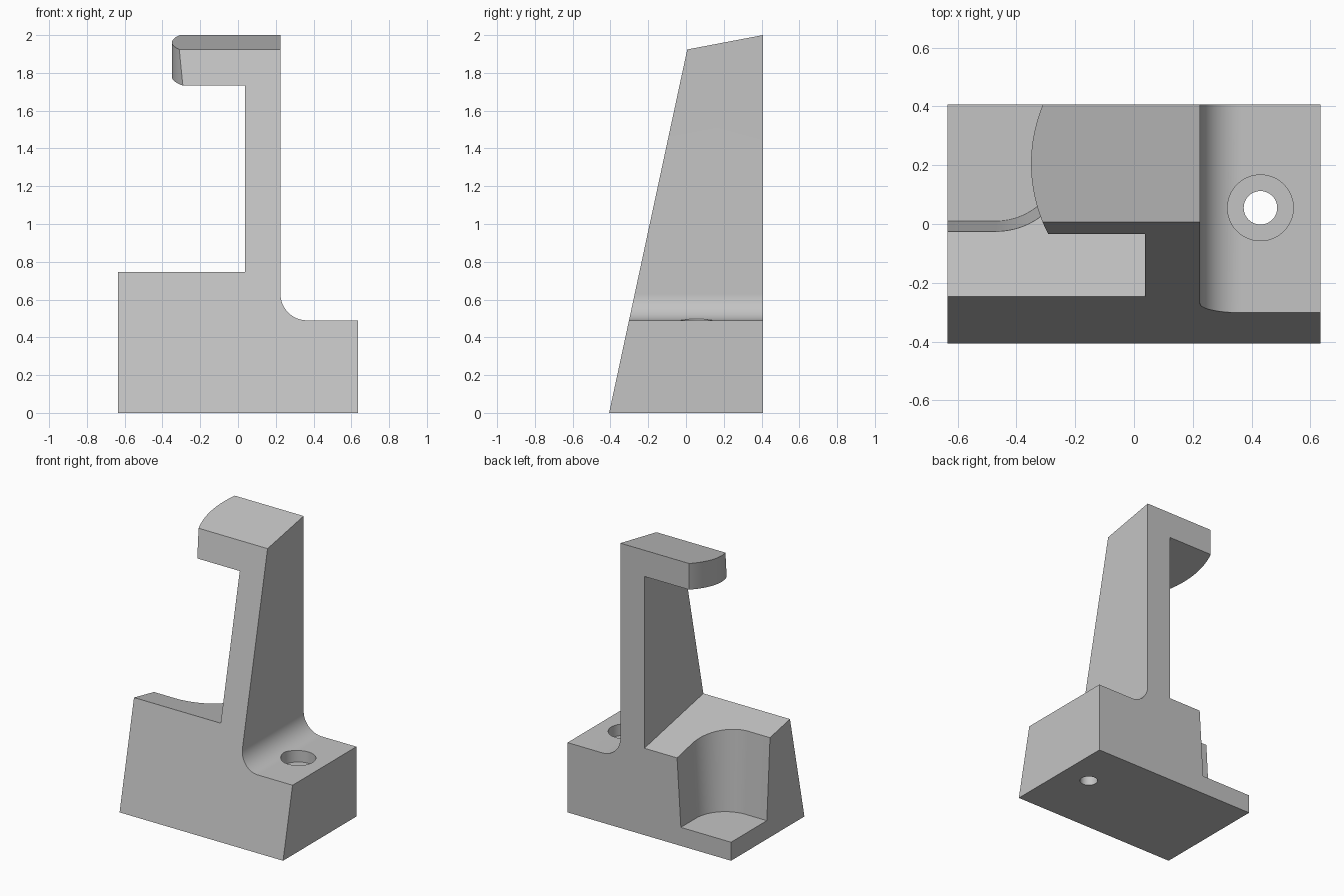
import bpy, bmesh, math
from mathutils import Vector

old = bpy.data.objects.get("Cube")
if old:
    bpy.data.objects.remove(old, do_unlink=True)

grey = bpy.data.materials.new("plain grey")
grey.use_nodes = True
grey.diffuse_color = (0.55, 0.55, 0.55, 1)
grey.node_tree.nodes["Principled BSDF"].inputs["Base Color"].default_value = (0.55, 0.55, 0.55, 1)

HALF_X, HALF_Y = 0.635, 0.407


def arc(cx, cy, r, start, end, n=24):
    """Points along a circular arc, angles in degrees."""
    steps = [math.radians(start + (end - start) * i / n) for i in range(n + 1)]
    return [(cx + r * math.cos(a), cy + r * math.sin(a)) for a in steps]


def loft(name, first, last):
    """Solid between two matching 3D outlines."""
    bm = bmesh.new()
    a = [bm.verts.new(p) for p in first]
    b = [bm.verts.new(p) for p in last]
    bm.faces.new(a)
    bm.faces.new(b[::-1])
    for i in range(len(a)):
        j = (i + 1) % len(a)
        bm.faces.new((a[i], b[i], b[j], a[j]))
    bmesh.ops.recalc_face_normals(bm, faces=bm.faces)
    mesh = bpy.data.meshes.new(name)
    bm.to_mesh(mesh)
    bm.free()
    mesh.materials.append(grey)
    obj = bpy.data.objects.new(name, mesh)
    bpy.context.collection.objects.link(obj)
    return obj


def prism(name, outline, axis, low, high):
    """Straight extrusion of a 2D outline along one axis."""
    def place(p, d):
        q = list(p)
        q.insert(axis, d)
        return q
    return loft(name, [place(p, low) for p in outline], [place(p, high) for p in outline])


def trim(obj, point, normal):
    """Slice off everything on the normal side of a plane and cap it."""
    bm = bmesh.new()
    bm.from_mesh(obj.data)
    geom = bm.verts[:] + bm.edges[:] + bm.faces[:]
    cut = bmesh.ops.bisect_plane(bm, geom=geom, plane_co=Vector(point),
                                 plane_no=Vector(normal), clear_outer=True)
    edges = [e for e in cut["geom_cut"] if isinstance(e, bmesh.types.BMEdge)]
    bmesh.ops.contextual_create(bm, geom=edges)
    bmesh.ops.recalc_face_normals(bm, faces=bm.faces)
    bm.to_mesh(obj.data)
    bm.free()


def carve(obj, cutter):
    """Subtract a cutter and remove it."""
    cutter.hide_render = True
    mod = obj.modifiers.new("cut", 'BOOLEAN')
    mod.operation = 'DIFFERENCE'
    mod.solver = 'EXACT'
    mod.object = cutter
    bpy.context.view_layer.objects.active = obj
    bpy.ops.object.modifier_apply(modifier=mod.name)
    bpy.data.objects.remove(cutter, do_unlink=True)


# Body: base, low step, filleted post
profile = [(-HALF_X, 0), (HALF_X, 0), (HALF_X, 0.49)]
profile += arc(0.365, 0.63, 0.14, 270, 180)
profile += [(0.225, 2.2), (-HALF_X, 2.2)]
body = prism("hook_bracket", profile, 1, -0.6, HALF_Y)

# Leaning front face and sloping top
trim(body, (0, -HALF_Y, 0), (0, -1, 0.215))
trim(body, (0, HALF_Y, 2), (0, -0.19, 1))

# Gap between the sloping base top and the underside of the hook
gap = [(-0.6, 0.818), (0.6, 0.57), (0.6, 1.853), (-0.6, 1.625)]
carve(body, prism("gap_cutter", gap, 0, -0.9, 0.038))

# Rounded hook tip
tip = arc(0.17, 0.205, 0.52, 145, 215, 32) + [(-0.9, -0.1), (-0.9, 0.5)]
carve(body, prism("tip_cutter", tip, 2, 1.3, 2.3))


# Drafted corner pocket with a rounded inner corner
def pocket_outline(z):
    r = 0.225 + (z - 0.13) * 0.0615
    flat = [(-0.47 + r, 0.6)] + arc(-0.47, 0.235, r, 0, -90, 32)
    flat += [(-0.9, 0.235 - r), (-0.9, 0.6)]
    return [(x, y, z) for x, y in flat]


carve(body, loft("pocket_cutter", pocket_outline(0.13), pocket_outline(0.95)))

# Screw hole and its counterbore
for radius, bottom in ((0.112, 0.41), (0.057, -0.2)):
    ring = arc(0.43, 0.055, radius, 0, 352.5, 47)
    carve(body, prism("hole_cutter", ring, 2, bottom, 0.9))

# Smooth curved walls, crisp edges
bpy.ops.object.select_all(action='DESELECT')
body.select_set(True)
bpy.context.view_layer.objects.active = body
bpy.ops.object.shade_smooth_by_angle(angle=math.radians(12))
